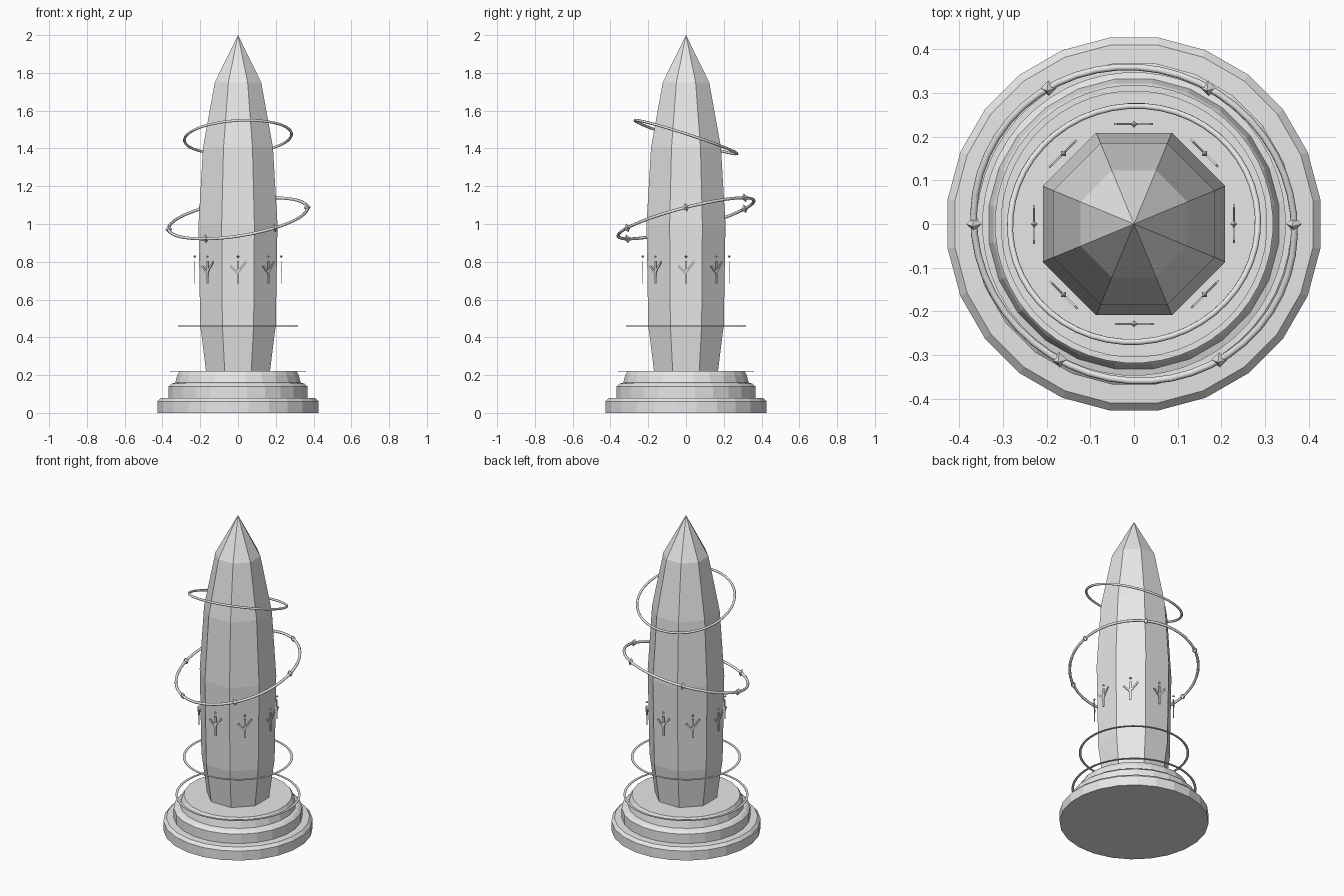
import bpy, bmesh, math
from mathutils import Matrix, Vector

if "Cube" in bpy.data.objects:
    bpy.data.objects.remove(bpy.data.objects["Cube"])

stone = bpy.data.materials.new("stone grey")
stone.use_nodes = True
GREY = (0.8, 0.8, 0.8, 1)
stone.diffuse_color = GREY
stone.node_tree.nodes["Principled BSDF"].inputs["Base Color"].default_value = GREY


def finish(name, bm, smooth=False):
    bmesh.ops.recalc_face_normals(bm, faces=bm.faces)
    for f in bm.faces:
        f.smooth = smooth
    mesh = bpy.data.meshes.new(name)
    bm.to_mesh(mesh)
    bm.free()
    mesh.materials.append(stone)
    ob = bpy.data.objects.new(name, mesh)
    bpy.context.collection.objects.link(ob)
    return ob


def circle(bm, radius, z, sides):
    """Ring of vertices whose flat sides face the axes."""
    r = radius / math.cos(math.pi / sides)
    return [bm.verts.new((r * math.cos(a), r * math.sin(a), z))
            for a in ((i + 0.5) * math.tau / sides for i in range(sides))]


def bridge(bm, low, high):
    n = len(low)
    for i in range(n):
        j = (i + 1) % n
        bm.faces.new((low[i], low[j], high[j], high[i]))


def lathe(name, profile, sides, tip=None):
    bm = bmesh.new()
    rings = [circle(bm, r, z, sides) for r, z in profile]
    for low, high in zip(rings, rings[1:]):
        bridge(bm, low, high)
    bm.faces.new(rings[0][::-1])
    if tip:
        top = bm.verts.new((0, 0, tip))
        for i in range(sides):
            bm.faces.new((rings[-1][i], rings[-1][(i + 1) % sides], top))
    else:
        bm.faces.new(rings[-1])
    return finish(name, bm)


def hoop(name, section, sides, smooth=False):
    """Closed (radius, height) section swept round the z axis."""
    bm = bmesh.new()
    rings = [circle(bm, r, z, sides) for r, z in section]
    for low, high in zip(rings, rings[1:] + rings[:1]):
        bridge(bm, low, high)
    return finish(name, bm, smooth)


def round_section(major, minor, steps=8):
    return [(major + minor * math.cos(k * math.tau / steps),
             minor * math.sin(k * math.tau / steps)) for k in range(steps)]


def gem(bm, centre, radius, height):
    """Small octahedron."""
    c = Vector(centre)
    ring = [bm.verts.new(c + Vector(d) * radius)
            for d in ((1, 0, 0), (0, 1, 0), (-1, 0, 0), (0, -1, 0))]
    for z in (height, -height):
        end = bm.verts.new(c + Vector((0, 0, z)))
        for i in range(4):
            bm.faces.new((ring[i], ring[(i + 1) % 4], end))


def bar(bm, start, end, width, depth):
    """Thin plate between two (x, z) points."""
    a, b = Vector((start[0], 0, start[1])), Vector((end[0], 0, end[1]))
    d = b - a
    turn = Matrix.Rotation(math.atan2(d.x, d.z), 4, 'Y')
    size = Matrix.Diagonal((width, depth, d.length, 1))
    bmesh.ops.create_cube(bm, size=1, matrix=Matrix.Translation((a + b) / 2) @ turn @ size)


# Stepped plinth
lathe("plinth", [(0.427, 0), (0.427, 0.06), (0.41, 0.078), (0.368, 0.08),
                 (0.368, 0.14), (0.35, 0.155), (0.332, 0.16),
                 (0.322, 0.2), (0.31, 0.22)], 24)

# Tapered eight-sided crystal
lathe("crystal", [(0.168, 0.21), (0.2, 0.465), (0.209, 1.0),
                  (0.185, 1.405), (0.123, 1.75)], 8, tip=2.0)

# Flat level hoops
for name, radius, z in (("lower_hoop", 0.36, 0.22), ("middle_hoop", 0.318, 0.46)):
    inner, t = radius - 0.014, 0.0015
    ob = hoop(name, [(inner, -t), (radius, -t), (radius, t), (inner, t)], 48)
    ob.location.z = z

# Tilted orbiting rings
upper = hoop("upper_ring", round_section(0.284, 0.007), 48, True)
upper.location.z = 1.46
upper.rotation_euler = (math.radians(-18), math.radians(-3.5), 0)

orbit = hoop("orbit_ring", round_section(0.371, 0.008), 48, True)
bm = bmesh.new()
for k in range(6):
    a = k * math.tau / 6
    gem(bm, (0.371 * math.cos(a), 0.371 * math.sin(a), 0), 0.018, 0.024)
studs = finish("orbit_studs", bm)
for ob in (orbit, studs):
    ob.location.z = 1.03
    ob.rotation_euler = (math.radians(14.5), math.radians(-9), 0)

# Branching glyph plates, one floating before each crystal face
for k in range(8):
    bm = bmesh.new()
    bar(bm, (0, 0.685), (0, 0.805), 0.012, 0.005)
    bar(bm, (0, 0.745), (0.042, 0.8), 0.01, 0.005)
    bar(bm, (0, 0.738), (-0.04, 0.778), 0.01, 0.005)
    gem(bm, (0, 0, 0.827), 0.008, 0.008)
    bm.transform(Matrix.Rotation(k * math.tau / 8, 4, 'Z') @ Matrix.Translation((0, -0.229, 0)))
    finish(f"glyph_{k + 1}", bm)
